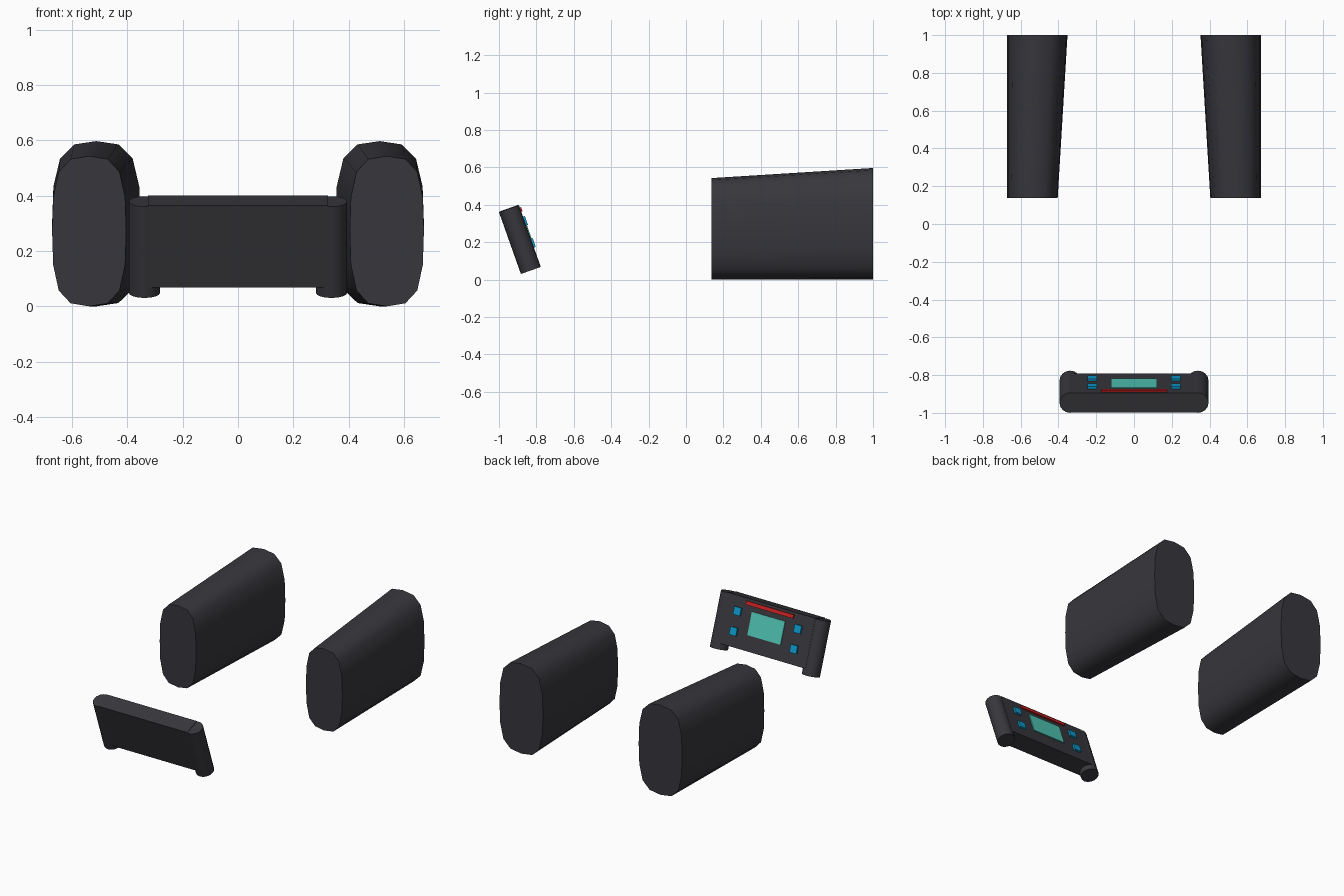
import bpy, bmesh
from math import radians
from mathutils import Matrix, Vector

cube = bpy.data.objects.get("Cube")
if cube:
    bpy.data.objects.remove(cube, do_unlink=True)


def material(name, rgb):
    m = bpy.data.materials.new(name)
    m.use_nodes = True
    m.diffuse_color = (*rgb, 1)
    m.node_tree.nodes["Principled BSDF"].inputs["Base Color"].default_value = (*rgb, 1)
    return m


charcoal = material("charcoal", (0.039, 0.038, 0.046))
teal = material("screen teal", (0.08, 0.56, 0.46))
red = material("light red", (0.6, 0.016, 0.017))
blue = material("button blue", (0.004, 0.32, 0.6))


def finish(name, bm, mat, smooth=False):
    bmesh.ops.recalc_face_normals(bm, faces=bm.faces)
    mesh = bpy.data.meshes.new(name)
    bm.to_mesh(mesh)
    bm.free()
    mesh.materials.append(mat)
    ob = bpy.data.objects.new(name, mesh)
    bpy.context.collection.objects.link(ob)
    if smooth:
        bpy.ops.object.select_all(action="DESELECT")
        ob.select_set(True)
        bpy.context.view_layer.objects.active = ob
        bpy.ops.object.shade_smooth_by_angle(angle=radians(40))
    return ob


# Rounded armrest section, from one quarter outline
quarter = [(0, 1), (0.5, 0.96), (0.82, 0.79), (0.97, 0.45)]
right_half = quarter + [(1, 0)] + [(x, -z) for x, z in reversed(quarter)]
section = right_half + [(-x, z) for x, z in reversed(right_half[1:-1])]


def armrest(name, side):
    bm = bmesh.new()
    outer = 0.672
    rings = []
    for y, inner, top in ((0.137, 0.404, 0.543), (1.0, 0.352, 0.597)):
        cx, hw, hz = (outer + inner) / 2, (outer - inner) / 2, top / 2
        rings.append([bm.verts.new((side * (cx + hw * x), y, hz + hz * z)) for x, z in section])
    front, back = rings
    n = len(section)
    for i in range(n):
        j = (i + 1) % n
        bm.faces.new((front[i], front[j], back[j], back[i]))
    bm.faces.new(front)
    bm.faces.new(back)
    finish(name, bm, charcoal, True)


# Tilted frame of the console: x across, y out of the back face, z up the panel
tilt = Matrix.Translation((0, -0.888, 0.214)) @ Matrix.Rotation(radians(19.5), 4, "X")


def box(name, low, high, mat):
    low, high = Vector(low), Vector(high)
    bm = bmesh.new()
    bmesh.ops.create_cube(bm, size=1, matrix=Matrix.Translation((low + high) / 2)
                          @ Matrix.Diagonal((*(high - low), 1)))
    finish(name, bm, mat).matrix_world = tilt


def plate(name, x, z, width, height, thick, mat):
    box(name, (x - width / 2, back_face - 0.002, z - height / 2),
        (x + width / 2, back_face + thick, z + height / 2), mat)


# Console panel
back_face = 0.055
box("console_panel", (-0.325, -0.054, -0.136), (0.325, back_face, 0.178), charcoal)

for side, label in ((1, "left"), (-1, "right")):
    armrest(label + "_armrest", side)
    # Round end post of the console
    bm = bmesh.new()
    bmesh.ops.create_cone(bm, cap_ends=True, segments=16, radius1=0.0565, radius2=0.0565,
                          depth=0.35, matrix=Matrix.Translation((side * 0.338, 0, 0)))
    finish(label + "_console_post", bm, charcoal, True).matrix_world = tilt
    # Two buttons beside the screen
    for row, z in (("upper", 0.085), ("lower", -0.04)):
        plate(f"{label}_{row}_button", side * 0.222, z, 0.05, 0.05, 0.012, blue)

# Screen and light bar
plate("screen", 0, 0.034, 0.244, 0.145, 0.006, teal)
plate("light_bar", 0, 0.15, 0.348, 0.024, 0.009, red)
